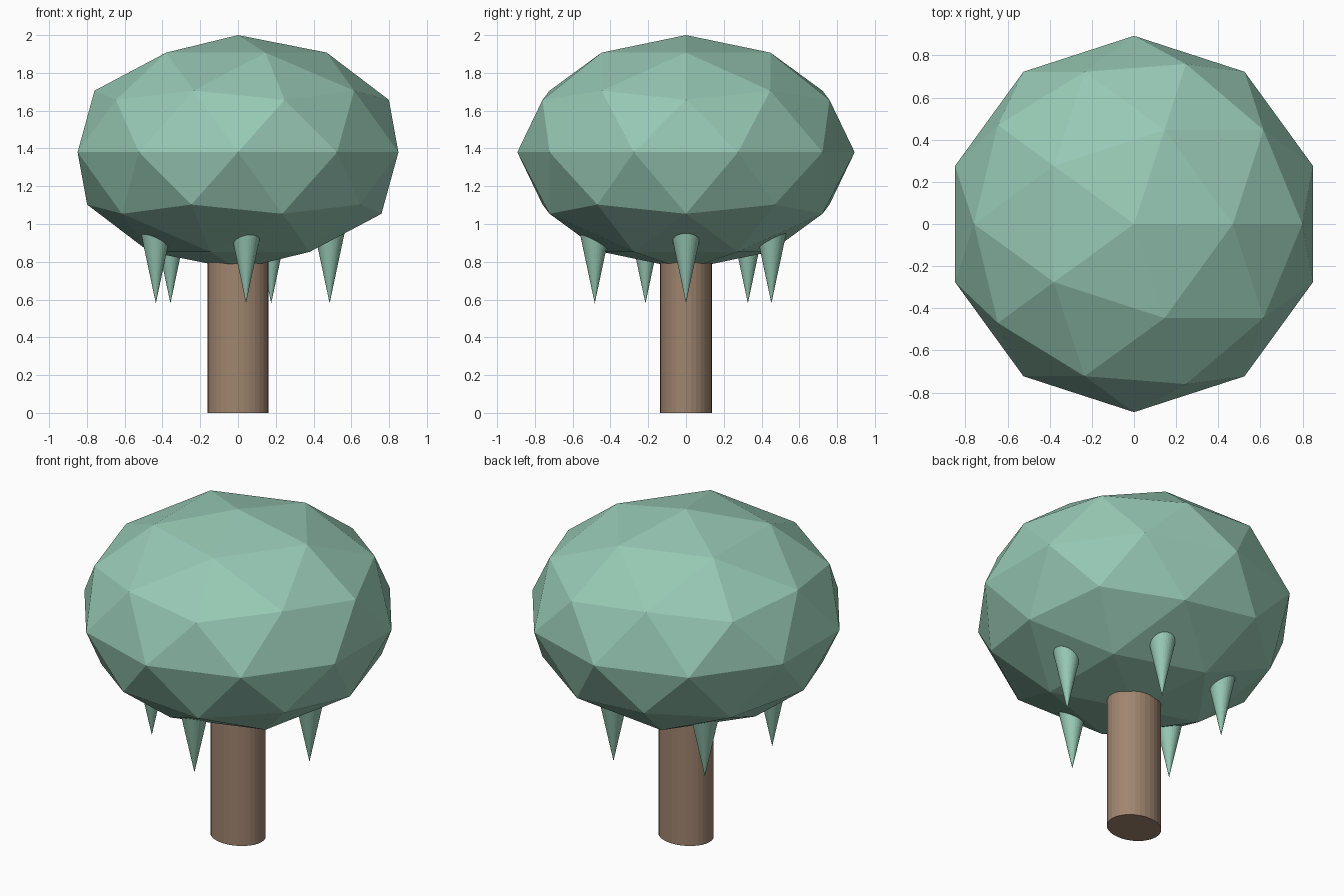
import bpy
import math

old = bpy.data.objects.get("Cube")
if old:
    bpy.data.objects.remove(old, do_unlink=True)


def make_material(name, rgb):
    mat = bpy.data.materials.new(name)
    mat.use_nodes = True
    color = (*rgb, 1.0)
    mat.diffuse_color = color
    mat.node_tree.nodes["Principled BSDF"].inputs["Base Color"].default_value = color
    return mat


def finish(name, mat, scale=(1, 1, 1)):
    obj = bpy.context.object
    obj.name = name
    obj.scale = scale
    obj.data.materials.append(mat)
    bpy.ops.object.transform_apply(location=False, rotation=False, scale=True)
    return obj


leaf_green = make_material("soft green", (0.31, 0.58, 0.46))
bark_brown = make_material("bark brown", (0.35, 0.235, 0.16))

# Trunk: slightly oval column running up into the canopy
TRUNK_TOP = 1.0
bpy.ops.mesh.primitive_cylinder_add(vertices=32, radius=1, depth=TRUNK_TOP,
                                    location=(0, 0, TRUNK_TOP / 2))
finish("trunk", bark_brown, (0.161, 0.137, 1))

# Canopy: faceted ball, flattened in height
bpy.ops.mesh.primitive_ico_sphere_add(subdivisions=2, radius=1, location=(0, 0, 1.38))
finish("canopy", leaf_green, (0.893, 0.893, 0.62))

# Hanging tufts: downward cones in a ring under the canopy
TIP, BASE, RING = 0.58, 0.98, 0.485
for i in range(5):
    angle = 1.2 * i
    bpy.ops.mesh.primitive_cone_add(
        vertices=32, radius1=0.0, radius2=0.085, depth=BASE - TIP,
        location=(RING * math.cos(angle), RING * math.sin(angle), (TIP + BASE) / 2))
    finish(f"hanging_tuft_{i + 1}", leaf_green)
